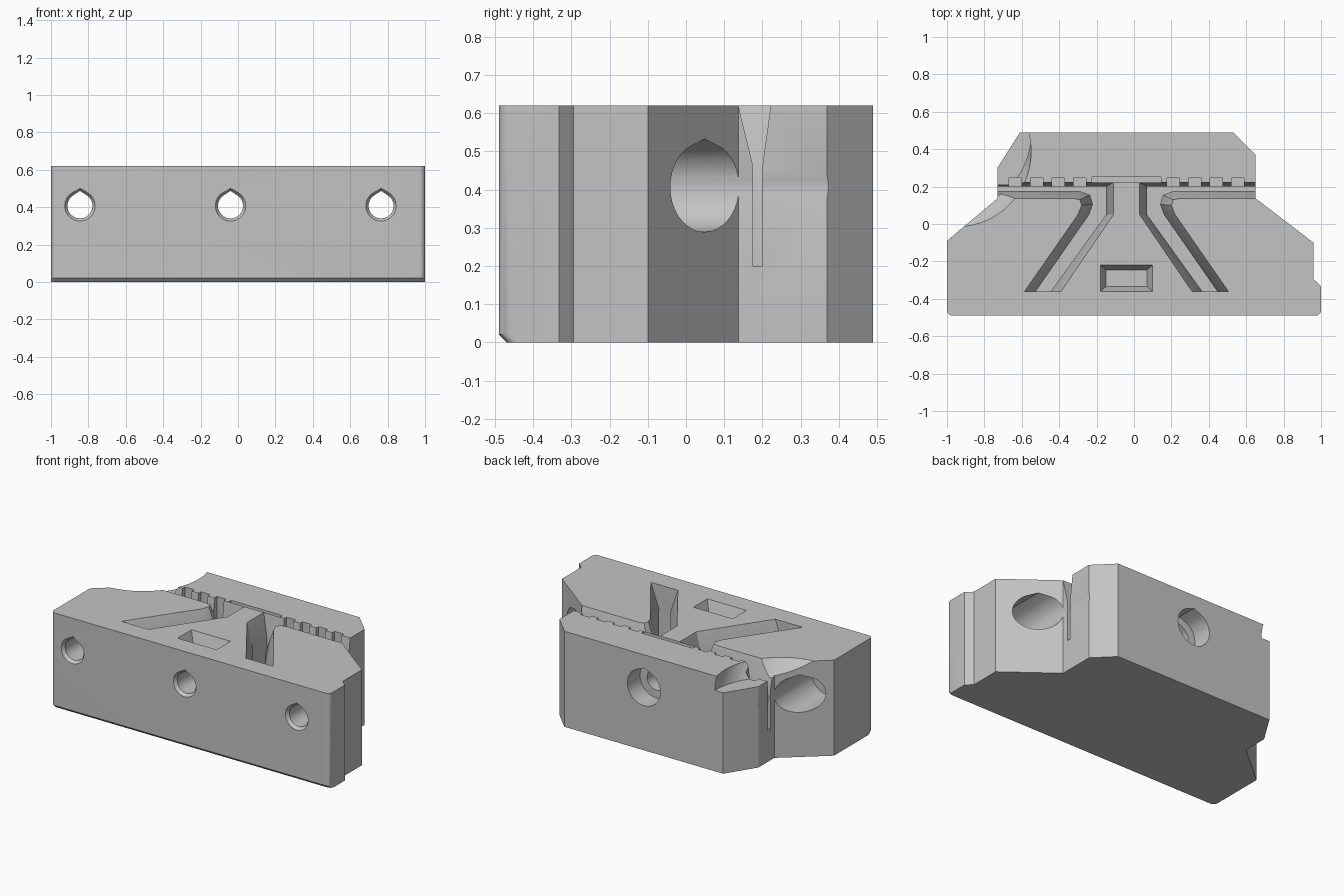
import bpy, bmesh
from math import sin, cos, radians

if "Cube" in bpy.data.objects:
    bpy.data.objects.remove(bpy.data.objects["Cube"], do_unlink=True)

HEIGHT = 0.62
MID = -0.04          # mirror line of the slots and bolt holes
HOLE_Z = 0.407

grey = bpy.data.materials.new("plain_grey")
grey.use_nodes = True
grey.diffuse_color = (0.55, 0.55, 0.55, 1)
grey.node_tree.nodes["Principled BSDF"].inputs["Base Color"].default_value = (0.55, 0.55, 0.55, 1)


def loft(name, rings):
    """Closed solid through matching rings of 3D points."""
    bm = bmesh.new()
    loops = [[bm.verts.new(p) for p in ring] for ring in rings]
    n = len(loops[0])
    bm.faces.new(loops[0][::-1])
    bm.faces.new(loops[-1])
    for a, b in zip(loops, loops[1:]):
        for i in range(n):
            j = (i + 1) % n
            bm.faces.new((a[i], a[j], b[j], b[i]))
    bmesh.ops.recalc_face_normals(bm, faces=bm.faces)
    mesh = bpy.data.meshes.new(name)
    bm.to_mesh(mesh)
    bm.free()
    mesh.materials.append(grey)
    ob = bpy.data.objects.new(name, mesh)
    bpy.context.collection.objects.link(ob)
    return ob


def level(points, z):
    return [(x, y, z) for x, y in points]


def rect(x0, x1, y0, y1):
    return [(x0, y0), (x1, y0), (x1, y1), (x0, y1)]


def cut(rings):
    """Carve a lofted solid out of the block."""
    cutter = loft("cutter", rings)
    cutter.hide_render = True
    bpy.context.view_layer.objects.active = block
    mod = block.modifiers.new("cut", "BOOLEAN")
    mod.operation = "DIFFERENCE"
    mod.solver = "EXACT"
    mod.object = cutter
    bpy.ops.object.modifier_apply(modifier=mod.name)
    bpy.data.objects.remove(cutter, do_unlink=True)


def teardrop(x, y, r, tip):
    """Round hole section with a pointed roof, facing along y."""
    pts = [(x + r * cos(radians(a)), y, HOLE_Z + r * sin(radians(a)))
           for a in range(120, 421, 10)]
    return pts + [(x, y, HOLE_Z + tip)]


# Block: plan outline with rounded front corners and a bevelled lower front edge
def outline(front):
    r = 0.03
    pts = []
    for cx, start in ((-1 + r, 180), (1 - r, 270)):
        pts += [(cx + r * cos(radians(start + a)), front + r + r * sin(radians(start + a)))
                for a in range(0, 91, 15)]
    return pts + [(1, -0.333), (0.96, -0.295), (0.96, -0.1), (0.65, 0.137), (0.65, 0.37),
                  (0.53, 0.49), (-0.61, 0.49), (-0.73, 0.3), (-0.73, 0.137), (-1, -0.09)]


block = loft("clamp_block", [level(outline(-0.47), 0), level(outline(-0.49), 0.02),
                             level(outline(-0.49), HEIGHT)])

# Bolt holes with a flared mouth at the front and a wide bore at the back
for offset, seat in ((-0.805, -0.25), (0, 0.36), (0.805, -0.25)):
    x = MID + offset
    cut([teardrop(x, -0.51, 0.096, 0.109), teardrop(x, -0.47, 0.067, 0.08),
         teardrop(x, 0.6, 0.067, 0.08)])
    cut([teardrop(x, seat, 0.118, 0.126), teardrop(x, 0.6, 0.118, 0.126)])

# Diagonal slots, clamping slit and jaw teeth on both sides of the wedge
SLOT_LOW = [(0.405, -0.36), (0.485, -0.36), (0.2, 0.05), (0.18, 0.105), (0.195, 0.155),
            (0.25, 0.176), (0.25, 0.2), (0.11, 0.2), (0.11, 0.05)]
SLOT_TOP = [(0.35, -0.36), (0.545, -0.36), (0.26, 0.05), (0.24, 0.1), (0.25, 0.13),
            (0.29, 0.137), (0.29, 0.222), (0.07, 0.222), (0.07, 0.05)]
FLARE_Z, FLOOR_Z = 0.46, 0.2


def flared(low, top):
    cut([level(low, FLOOR_Z), level(low, FLARE_Z), level(top, HEIGHT),
         level(top, HEIGHT + 0.05)])


for side in (-1, 1):
    def mirror(points):
        return [(MID + side * u, y) for u, y in points]

    flared(mirror(SLOT_LOW), mirror(SLOT_TOP))
    flared(mirror(rect(0.24, 0.8, 0.176, 0.2)), mirror(rect(0.24, 0.8, 0.137, 0.222)))
    for k in range(4):
        u = 0.25 + 0.115 * k
        gap = mirror(rect(u - 0.033, u + 0.033, 0.19, 0.245))
        cut([level(gap, FLARE_Z), level(gap, 0.7)])

# Gap between the wedge tip and the jaw
tip_gap = rect(MID - 0.185, MID + 0.185, 0.195, 0.25)
wide = rect(MID - 0.185, MID + 0.185, 0.222, 0.25)
cut([level(wide, FLOOR_Z), level(wide, 0.7)])

# Shallow tapered pocket in the top of the wedge
cut([level(rect(MID - 0.11, MID + 0.11, -0.335, -0.245), 0.54),
     level(rect(MID - 0.14, MID + 0.14, -0.362, -0.22), HEIGHT),
     level(rect(MID - 0.14, MID + 0.14, -0.362, -0.22), 0.7)])


# Leaning round relief over one rear corner
def relief(z):
    shift = 0.385 + (HEIGHT - z)
    return [(-0.95 + 0.4 * cos(radians(a)), shift + 0.4 * sin(radians(a)), z)
            for a in range(0, 360, 6)]


cut([relief(0.525), relief(0.66)])

# Soft shading inside bores and on rounded corners, sharp elsewhere
bpy.ops.object.select_all(action="DESELECT")
block.select_set(True)
bpy.context.view_layer.objects.active = block
bpy.ops.object.shade_smooth_by_angle(angle=radians(25))
